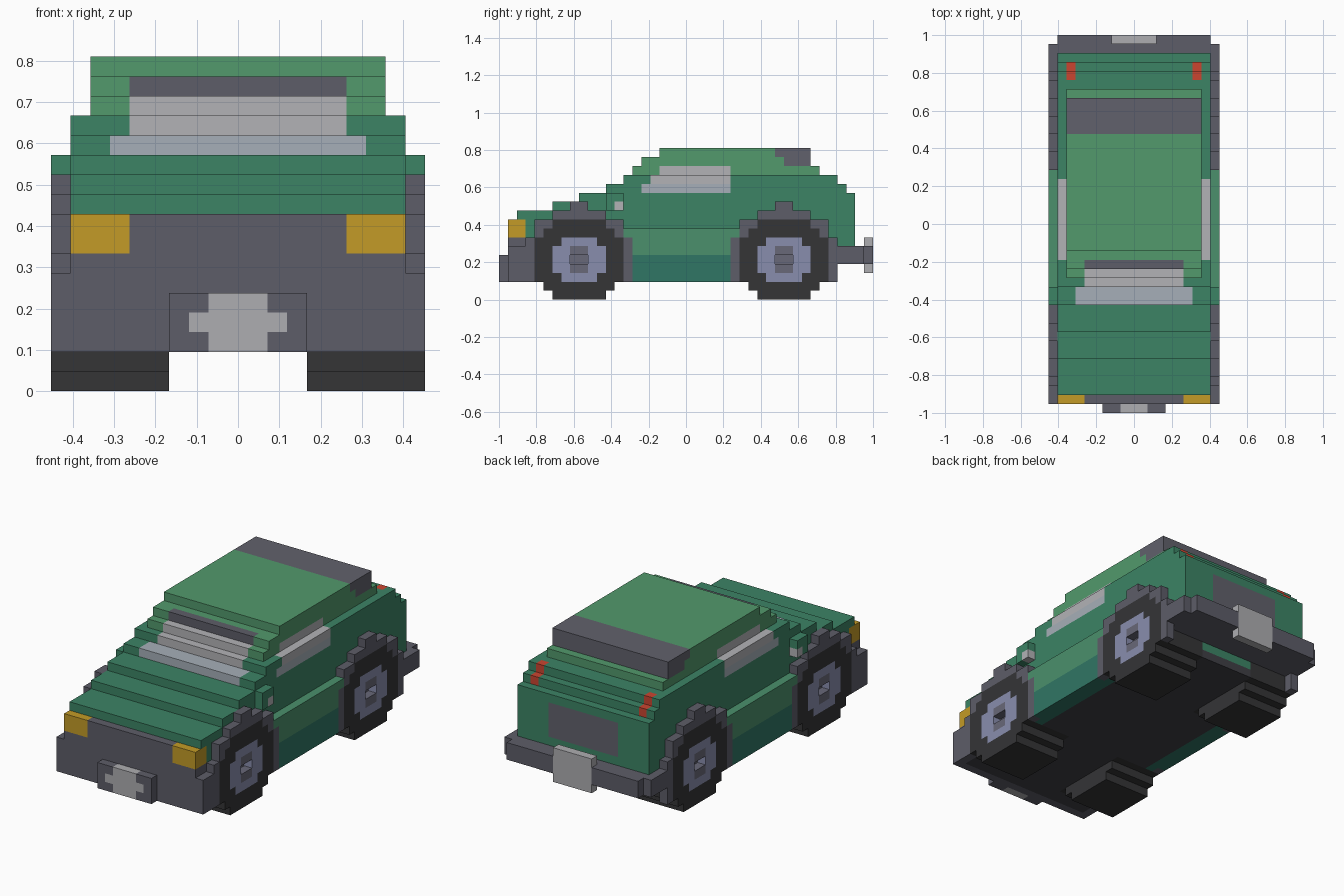
import bpy, bmesh
from mathutils import Vector

if "Cube" in bpy.data.objects:
    bpy.data.objects.remove(bpy.data.objects["Cube"])

# Block-built car: parts are painted into a 1/21-unit block grid (later parts
# replace earlier ones), then every part becomes a mesh of its exposed faces.
V = 1 / 21
grid = {}

COLORS = {
    "floor": (0.05, 0.05, 0.06), "body": (0.045, 0.23, 0.13), "roof": (0.085, 0.32, 0.15),
    "door_upper": (0.07, 0.28, 0.15), "door_lower": (0.03, 0.18, 0.13),
    "side_mirror": (0.045, 0.23, 0.13), "mirror_glass": (0.45, 0.45, 0.47),
    "bumper": (0.11, 0.11, 0.14), "wheel_arch": (0.11, 0.11, 0.14),
    "tyre": (0.035, 0.035, 0.037), "rim": (0.25, 0.27, 0.42), "hub": (0.14, 0.14, 0.19),
    "headlight": (0.55, 0.33, 0.02), "taillight": (0.6, 0.06, 0.03),
    "lower_window": (0.38, 0.43, 0.48), "window": (0.45, 0.45, 0.47),
    "dark_glass": (0.11, 0.11, 0.14), "spoiler": (0.12, 0.12, 0.15),
    "plate": (0.42, 0.42, 0.44), "rear_panel": (0.12, 0.12, 0.15),
}


def box(part, xs, ys, zs):
    """Fill blocks, mirrored in x. xs is inclusive distance from centre; ys, zs are [a, b)."""
    for i in range(xs[0], xs[1] + 1):
        for j in range(*ys):
            for k in range(*zs):
                for s in (i, -i):
                    if part is None:
                        grid.pop((s, j, k), None)
                    else:
                        grid[s, j, k] = part


def disc(part, xs, cy, r, zmin=0):
    """Round slab of blocks about a wheel axle."""
    for j in range(cy - 7, cy + 7):
        for k in range(zmin, 12):
            if (j + 0.5 - cy) ** 2 + (k - 4) ** 2 <= r * r:
                box(part, xs, (j, j + 1), (k, k + 1))


# Floor and main hull
box("floor", (0, 8), (2, 37), (2, 3))
box("body", (0, 8), (2, 37), (3, 6))
box("body", (0, 8), (2, 40), (6, 9))

# Stepped bonnet, cabin and boot: (z, front, back, half width)
for k, a, b, w in [(9, 2, 40, 8), (10, 6, 40, 8), (11, 9, 40, 8), (12, 12, 39, 8), (13, 14, 38, 8)]:
    box("body", (0, w), (a, b), (k, k + 1))
for k, a, b in [(14, 15, 36), (15, 16, 35), (16, 18, 35)]:
    box("roof", (0, 7), (a, b), (k, k + 1))

# Doors
box("door_lower", (8, 9), (14, 27), (2, 5))
box("door_upper", (9, 9), (14, 27), (5, 8))

# Front bumper, grille and lights
box("bumper", (0, 9), (1, 5), (2, 6))
box("bumper", (0, 8), (1, 3), (6, 7))
box("bumper", (0, 5), (1, 2), (7, 9))
box("headlight", (6, 8), (1, 3), (7, 9))
box("floor", (0, 8), (2, 5), (2, 3))

# Rear bumper, panel and lights
box("bumper", (0, 9), (36, 41), (4, 6))
box("bumper", (0, 8), (41, 42), (4, 6))
box("rear_panel", (0, 4), (39, 40), (7, 11))
box("taillight", (7, 7), (37, 38), (13, 14))
box("taillight", (7, 7), (38, 39), (12, 13))

# Plates
box("bumper", (0, 3), (0, 1), (2, 5))
box("plate", (0, 1), (0, 1), (2, 5))
box("plate", (0, 2), (0, 1), (3, 4))
box("plate", (0, 2), (41, 42), (3, 7))

# Wheels with arches
for cy in (9, 32):
    disc("wheel_arch", (9, 9), cy, 6.1, 2)
    disc("tyre", (4, 9), cy, 5)
    disc("rim", (9, 9), cy, 2.9)
    box("hub", (8, 9), (cy - 1, cy + 1), (3, 6))
    box(None, (9, 9), (cy - 1, cy + 1), (4, 5))

# Windscreen
box("lower_window", (0, 6), (12, 14), (12, 13))
box("window", (0, 5), (14, 15), (13, 14))
box("window", (0, 5), (15, 16), (14, 15))
box("dark_glass", (0, 5), (16, 17), (15, 16))

# Side windows and mirrors
box("lower_window", (8, 8), (16, 26), (12, 13))
box("window", (8, 8), (17, 26), (13, 14))
box("window", (7, 7), (18, 26), (14, 15))
box("side_mirror", (9, 9), (12, 14), (10, 12))
box("mirror_glass", (9, 9), (13, 14), (10, 11))

# Rear roof spoiler
box("spoiler", (0, 7), (32, 35), (15, 16))
box("spoiler", (0, 7), (31, 35), (16, 17))


def build(part, color):
    """Turn one part's blocks into a mesh of outward exposed faces."""
    bm = bmesh.new()
    verts = {}

    def vert(p):
        key = tuple(round(c) for c in p)
        if key not in verts:
            x, y, z = key
            verts[key] = bm.verts.new(((x - 0.5) * V, y * V - 1, z * V))
        return verts[key]

    for cell, name in grid.items():
        if name != part:
            continue
        mid = Vector(cell) + Vector((0.5, 0.5, 0.5))
        for axis in range(3):
            for sign in (-1, 1):
                n, u, w = Vector(), Vector(), Vector()
                n[axis], u[(axis + 1) % 3], w[(axis + 2) % 3] = sign, sign, 1
                if tuple(int(c + d) for c, d in zip(cell, n)) in grid:
                    continue
                bm.faces.new([vert(mid + (n + a * u + b * w) / 2)
                              for a, b in ((-1, -1), (1, -1), (1, 1), (-1, 1))])
    mesh = bpy.data.meshes.new(part)
    bm.to_mesh(mesh)
    bm.free()
    mat = bpy.data.materials.new(part + "_paint")
    mat.diffuse_color = (*color, 1)
    mat.use_nodes = True
    mat.node_tree.nodes["Principled BSDF"].inputs["Base Color"].default_value = mat.diffuse_color
    mesh.materials.append(mat)
    bpy.context.collection.objects.link(bpy.data.objects.new(part, mesh))


for part, color in COLORS.items():
    build(part, color)
